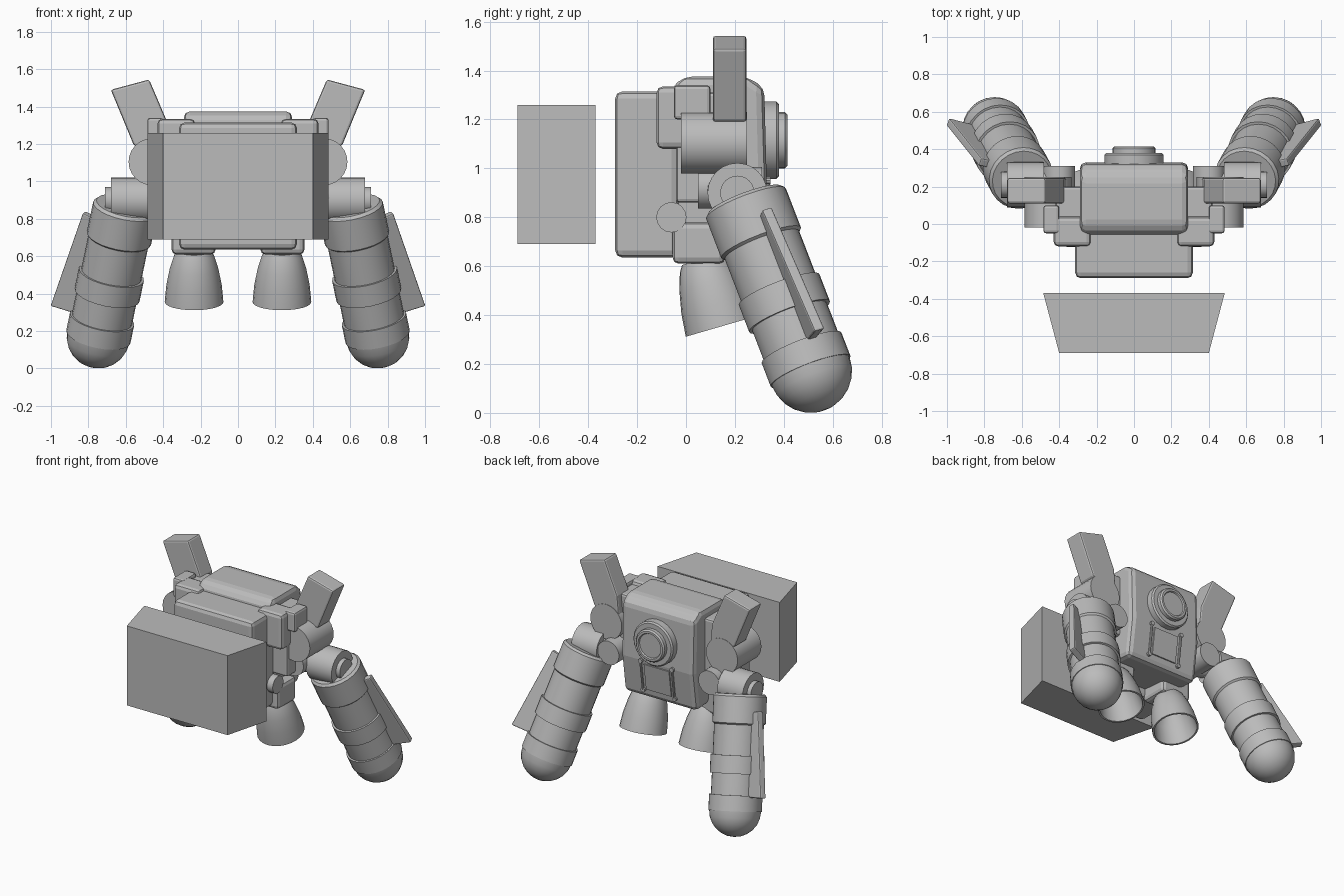
import bpy
import bmesh
import math
from mathutils import Vector

old = bpy.data.objects.get("Cube")
if old:
    bpy.data.objects.remove(old, do_unlink=True)

grey = bpy.data.materials.new("plain grey")
grey.use_nodes = True
GREY = (0.5, 0.5, 0.5, 1)
grey.diffuse_color = GREY
grey.node_tree.nodes["Principled BSDF"].inputs["Base Color"].default_value = GREY


def finish(name, bm, mirror=False, smooth=False, bevel=0):
    bmesh.ops.recalc_face_normals(bm, faces=bm.faces)
    mesh = bpy.data.meshes.new(name)
    bm.to_mesh(mesh)
    bm.free()
    obj = bpy.data.objects.new(name, mesh)
    bpy.context.collection.objects.link(obj)
    mesh.materials.append(grey)
    if bevel:
        mod = obj.modifiers.new("bevel", "BEVEL")
        mod.width, mod.segments = bevel, 2
        mod.limit_method, mod.angle_limit = "ANGLE", math.radians(30)
    if mirror:
        mod = obj.modifiers.new("mirror", "MIRROR")
        mod.use_mirror_merge = False
    if smooth:
        bpy.ops.object.select_all(action="DESELECT")
        obj.select_set(True)
        bpy.context.view_layer.objects.active = obj
        bpy.ops.object.shade_smooth_by_angle(angle=math.radians(35))
    return obj


def prism(name, points, offset, **opts):
    """Extrude a polygon of 3D points along an offset."""
    bm = bmesh.new()
    face = bm.faces.new([bm.verts.new(p) for p in points])
    new = bmesh.ops.extrude_face_region(bm, geom=[face])["geom"]
    verts = [v for v in new if isinstance(v, bmesh.types.BMVert)]
    bmesh.ops.translate(bm, verts=verts, vec=offset)
    if not any(f.is_valid and f == face for f in bm.faces):
        bm.faces.new([v for v in face.verts])
    return finish(name, bm, **opts)


def box(name, x, y, z, **opts):
    bm = bmesh.new()
    bmesh.ops.create_cube(bm, size=1)
    for v in bm.verts:
        v.co = [(a + b) / 2 + c * (b - a) for (a, b), c in zip((x, y, z), v.co)]
    return finish(name, bm, **opts)


def lathe(name, start, axis, profile, sides=24, **opts):
    """Spin (radius, distance) points around an axis."""
    quat = Vector(axis).to_track_quat("Z", "Y")
    bm = bmesh.new()
    rings = []
    for r, d in profile:
        count = sides if r else 1
        rings.append([bm.verts.new(Vector(start) + quat @ Vector(
            (r * math.cos(math.tau * i / sides), r * math.sin(math.tau * i / sides), d)))
            for i in range(count)])
    for a, b in zip(rings, rings[1:]):
        for i in range(sides):
            j = (i + 1) % sides
            quad = [a[i % len(a)], a[j % len(a)], b[j % len(b)], b[i % len(b)]]
            bm.faces.new(list(dict.fromkeys(quad)))
    return finish(name, bm, smooth=True, **opts)


def rod(name, start, axis, radius, length, **opts):
    return lathe(name, start, axis,
                 [(0, 0), (radius, 0), (radius, length), (0, length)], **opts)


# Central body and front block
prism("front_block", [(-.485, -.37, .69), (.485, -.37, .69), (.4, -.69, .69), (-.4, -.69, .69)],
      (0, 0, .57))
box("chest_box", (-.315, .315), (-.29, -.03), (.635, 1.315), bevel=.03)
body = [(-.06, .7), (-.06, 1.33), (-.01, 1.375), (.25, 1.375), (.32, 1.33), (.33, .95), (.29, .67)]
prism("main_body", [(-.29, y, z) for y, z in body], (.58, 0, 0), bevel=.035)

# Round hatch and service panel on the back
lathe("back_hatch", (0, .3, 1.115), (0, 1, 0),
      [(0, 0), (.158, 0), (.158, .07), (.148, .08), (.115, .08), (.115, .105),
       (.105, .115), (.09, .115), (.085, .105), (0, .105)])
prism("back_panel", [(-.1, .301, .74), (.1, .301, .74), (.1, .328, .93), (-.1, .328, .93)],
      (0, .009, 0))
for height, depth in ((.73, .29), (.95, .32)):
    rod("panel_bolt", (.125, depth, height), (0, 1, 0), .016, .025, sides=10, mirror=True)
rod("panel_rail", (.125, .308, .73), (0, .03, .22), .008, .22, sides=8, mirror=True)

# Shoulder brackets
box("shoulder_clamp", (.23, .43), (-.12, .04), (1.08, 1.335), mirror=True, bevel=.025)
box("shoulder_plate", (.26, .42), (-.04, .2), (.86, 1.31), mirror=True, bevel=.015)
box("shoulder_cap", (.4, .485), (-.05, .1), (1.2, 1.34), mirror=True, bevel=.015)
rod("shoulder_drum", (.46, -.02, 1.105), (0, 1, 0), .125, .27, mirror=True)
rod("rear_boss", (.4, .05, .92), (0, 1, 0), .085, .26, mirror=True)

# Upper fins
fin = [(.475, 1.545), (.68, 1.49), (.56, 1.2), (.47, 1.12), (.36, 1.15), (.375, 1.31)]
prism("upper_fin", [(x, .11, z) for x, z in fin], (0, .137, 0), mirror=True, bevel=.012)

# Arm joints
rod("arm_link", (.28, .1, .91), (1, .3, 0), .07, .24, mirror=True)
lathe("arm_joint", (.47, .21, .9), (1, 0, 0),
      [(0, 0), (.08, 0), (.08, .01), (.122, .01), (.122, .21), (.07, .21), (.07, .24), (0, .24)],
      mirror=True)

# Tank limbs with collars and a domed end
top = Vector((.6, .24, .87))
along = Vector((.155, .285, -.74))
tank = [(0, 0), (.16, 0), (.175, .015), (.175, .19), (.163, .2), (.163, .4), (.177, .4),
        (.177, .52), (.163, .52), (.163, .66), (.175, .66), (.175, .764)]
tank += [(.17 * math.cos(math.radians(a)), .764 + .17 * math.sin(math.radians(a)))
         for a in range(0, 90, 15)] + [(0, .934)]
lathe("tank_limb", top, along, tank, mirror=True)

# Flared outer fin on each tank
outward = Vector((.925, .245, .287))
side = along.cross(outward).normalized() * .022
corners = [(.15, .12), (.13, .22), (.83, .29), (.83, .12)]
prism("tank_fin", [top + along * t + outward * r - side for t, r in corners], side * 2,
      mirror=True, bevel=.008)

# Thrusters
box("thruster_mount", (.12, .355), (-.055, .16), (.61, .78), mirror=True, bevel=.025)
rod("mount_hinge", (.15, -.06, .8), (1, 0, 0), .062, .21, sides=16, mirror=True)
lathe("thruster_bell", (.235, .07, .63), (0, .08, -.275),
      [(0, 0), (.09, 0), (.108, .03), (.13, .1), (.148, .19), (.157, .286),
       (.145, .286), (.125, .15), (.08, .05), (0, .05)], mirror=True)
